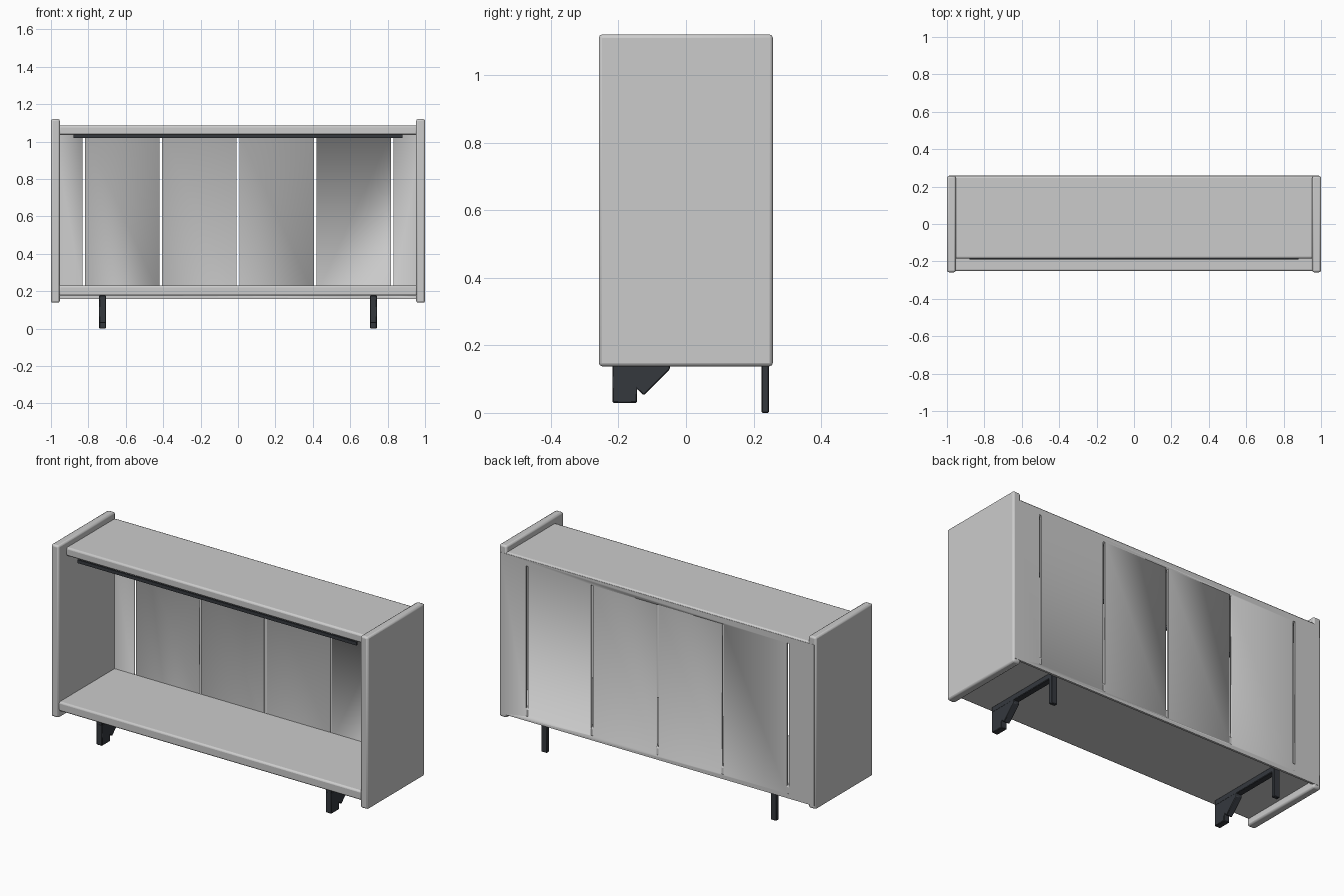
import bpy, bmesh

if "Cube" in bpy.data.objects:
    bpy.data.objects.remove(bpy.data.objects["Cube"])

dark = bpy.data.materials.new("dark_metal")
dark.diffuse_color = (0.035, 0.04, 0.048, 1)
dark.use_nodes = True
dark.node_tree.nodes["Principled BSDF"].inputs["Base Color"].default_value = dark.diffuse_color


def finish(ob, bevel, segments, mat):
    if bevel:
        m = ob.modifiers.new("bevel", 'BEVEL')
        m.width, m.segments = bevel, segments
    if mat:
        ob.data.materials.append(mat)
    bpy.ops.object.select_all(action='DESELECT')
    ob.select_set(True)
    bpy.context.view_layer.objects.active = ob
    bpy.ops.object.shade_smooth_by_angle()
    return ob


def box(name, x, y, z, bevel=0.0, segments=2, mat=None):
    """Box from (min, max) pairs."""
    bpy.ops.mesh.primitive_cube_add(size=1, location=[sum(r) / 2 for r in (x, y, z)])
    ob = bpy.context.object
    ob.name = name
    ob.scale = [r[1] - r[0] for r in (x, y, z)]
    bpy.ops.object.transform_apply(location=False, rotation=False)
    return finish(ob, bevel, segments, mat)


def side_profile(name, pts, x, bevel, mat):
    """Extrude a (y, z) outline between two x values."""
    bm = bmesh.new()
    face = bm.faces.new([bm.verts.new((x[0], y, z)) for y, z in pts])
    ext = bmesh.ops.extrude_face_region(bm, geom=[face])
    moved = [v for v in ext["geom"] if isinstance(v, bmesh.types.BMVert)]
    bmesh.ops.translate(bm, verts=moved, vec=(x[1] - x[0], 0, 0))
    bmesh.ops.recalc_face_normals(bm, faces=bm.faces)
    me = bpy.data.meshes.new(name)
    bm.to_mesh(me)
    bm.free()
    ob = bpy.data.objects.new(name, me)
    bpy.context.collection.objects.link(ob)
    return finish(ob, bevel, 1, mat)


# Side panels
for side, s in (("left", -1), ("right", 1)):
    box(side + "_panel", sorted((s * 0.953, s * 1.0)), (-0.258, 0.257), (0.138, 1.12), 0.01)

# Top and bottom boards; the top one is set back at the front
box("top_board", (-0.96, 0.96), (-0.185, 0.257), (1.036, 1.085), 0.01)
box("bottom_board", (-0.96, 0.96), (-0.252, 0.257), (0.176, 0.23), 0.01)

# Back panel with five ventilation slots
back = box("back_panel", (-0.99, 0.99), (0.246, 0.258), (0.157, 1.077))
for i in range(-2, 3):
    x = i * 0.412
    cut = box("slot_cutter", (x - 0.007, x + 0.007), (0.2, 0.3), (0.183, 1.042))
    cut.hide_render = True
    cut.hide_set(True)
    cut.display_type = 'WIRE'
    m = back.modifiers.new("slot", 'BOOLEAN')
    m.operation, m.object, m.solver = 'DIFFERENCE', cut, 'EXACT'

# Dark strip under the front edge of the top board
box("door_strip", (-0.88, 0.88), (-0.19, -0.18), (1.018, 1.037), mat=dark)

# Leg frames: braced front foot, rail under the board, rear post
foot = [(-0.218, 0.03), (-0.145, 0.03), (-0.145, 0.072), (-0.125, 0.052),
        (-0.048, 0.129), (-0.048, 0.15), (-0.218, 0.15)]
for side, s in (("left", -1), ("right", 1)):
    x = (s * 0.724 - 0.018, s * 0.724 + 0.018)
    side_profile(side + "_front_leg", foot, x, 0.003, dark)
    box(side + "_leg_rail", x, (-0.218, 0.246), (0.145, 0.177), 0.003, 1, dark)
    box(side + "_rear_leg", x, (0.224, 0.246), (0, 0.16), 0.003, 1, dark)
